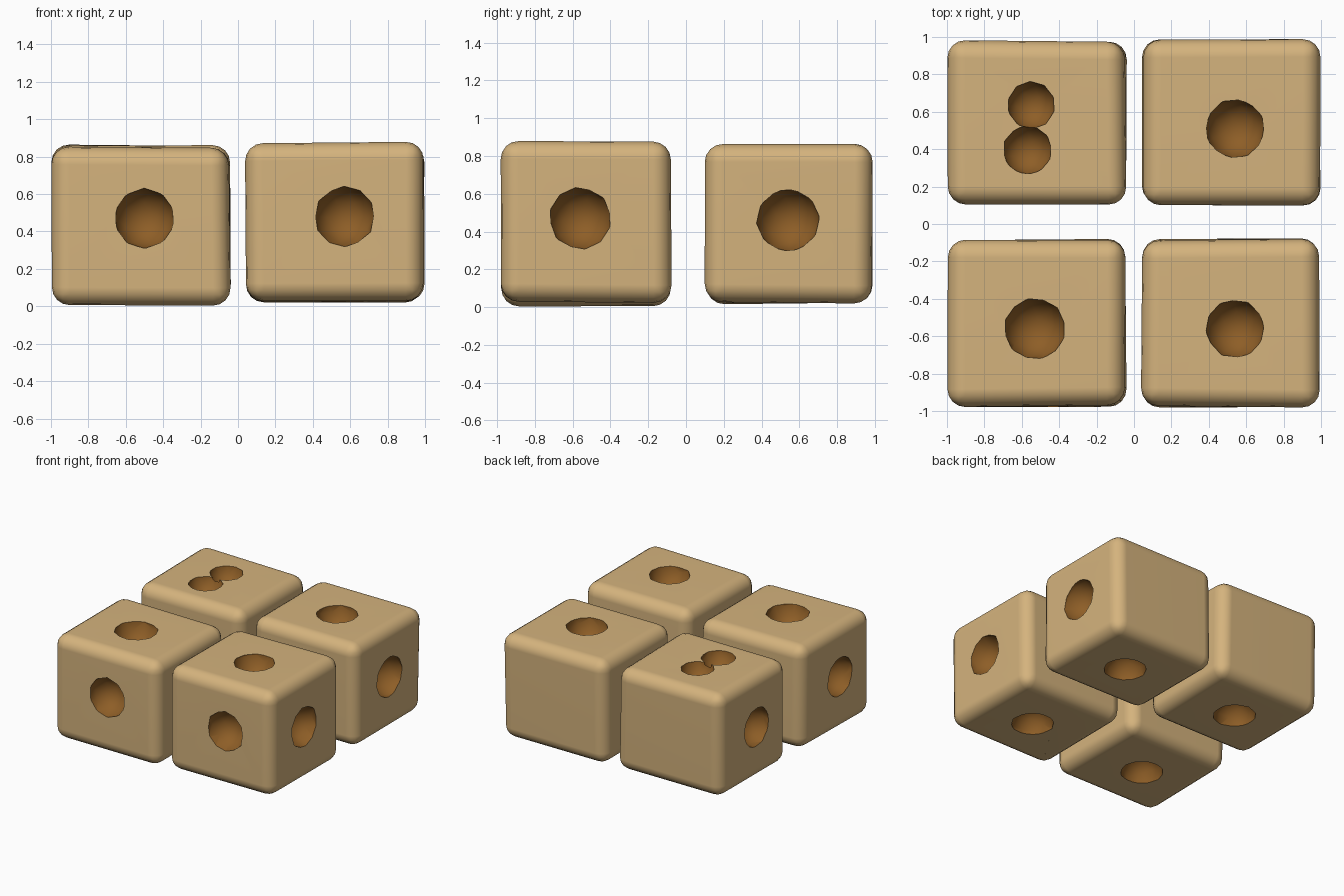
import bpy, bmesh, math, random
from mathutils import Vector, Matrix

if "Cube" in bpy.data.objects:
    bpy.data.objects.remove(bpy.data.objects["Cube"])

random.seed(4)


def material(name, rgb):
    m = bpy.data.materials.new(name)
    m.diffuse_color = (*rgb, 1)
    m.use_nodes = True
    m.node_tree.nodes["Principled BSDF"].inputs["Base Color"].default_value = m.diffuse_color
    return m


TAN = material("tan_surface", (0.66, 0.45, 0.205))
BROWN = material("brown_hollow", (0.27, 0.112, 0.02))


def make_object(name, bm):
    me = bpy.data.meshes.new(name)
    bm.to_mesh(me)
    bm.free()
    me.materials.append(TAN)
    me.materials.append(BROWN)
    ob = bpy.data.objects.new(name, me)
    bpy.context.collection.objects.link(ob)
    return ob


def block(name, lo, hi, pits):
    # slightly uneven cube with rounded edges
    lo, hi = Vector(lo), Vector(hi)
    bm = bmesh.new()
    bmesh.ops.create_cube(bm, size=1)
    for v in bm.verts:
        for i in range(3):
            inset = random.uniform(0, 0.016)
            v.co[i] = hi[i] - inset if v.co[i] > 0 else lo[i] + inset
    bmesh.ops.bevel(bm, geom=bm.edges[:], offset=0.095, segments=4,
                    profile=0.5, affect='EDGES')
    bmesh.ops.recalc_face_normals(bm, faces=bm.faces[:])
    ob = make_object(name, bm)
    bpy.context.view_layer.objects.active = ob
    for o in bpy.context.selected_objects:
        o.select_set(False)
    ob.select_set(True)

    # round pits scooped out of the faces
    for x, y, z, r in pits:
        bm = bmesh.new()
        spin = Matrix.Rotation(random.uniform(0, 6.28), 4, Vector((x, y + 2, z)).normalized())
        bmesh.ops.create_icosphere(bm, subdivisions=2, radius=r,
                                   matrix=Matrix.Translation((x, y, z)) @ spin)
        for f in bm.faces:
            f.material_index = 1
        cutter = make_object("pit_cutter", bm)
        cutter.hide_render = True
        mod = ob.modifiers.new("pit", 'BOOLEAN')
        mod.operation = 'DIFFERENCE'
        mod.solver = 'EXACT'
        mod.object = cutter
        bpy.ops.object.modifier_apply(modifier=mod.name)
        bpy.data.objects.remove(cutter)

    bpy.ops.object.shade_smooth_by_angle(angle=math.radians(40))
    wn = ob.modifiers.new("even_shading", 'WEIGHTED_NORMAL')
    wn.keep_sharp = True


# four blocks: bounds, then pits (x, y, z, radius)
block("front_left_block", (-1, -0.98, 0), (-0.035, -0.075, 0.86), [
    (-0.53, -0.56, 0.853, 0.165), (-0.53, -0.54, 0.008, 0.165),
    (-0.50, -0.972, 0.47, 0.162), (-0.99, -0.57, 0.45, 0.162)])
block("front_right_block", (0.035, -0.985, 0.02), (1, -0.075, 0.885), [
    (0.54, -0.56, 0.877, 0.158), (0.54, -0.54, 0.028, 0.165),
    (0.57, -0.977, 0.48, 0.162), (0.99, -0.56, 0.47, 0.165)])
block("back_left_block", (-1, 0.1, 0.01), (-0.035, 0.985, 0.87), [
    (-0.55, 0.635, 0.862, 0.128), (-0.57, 0.395, 0.862, 0.132),
    (-0.53, 0.54, 0.018, 0.165), (-0.99, 0.51, 0.45, 0.162)])
block("back_right_block", (0.035, 0.095, 0.015), (1, 0.99, 0.865), [
    (0.54, 0.51, 0.857, 0.16), (0.54, 0.54, 0.023, 0.165),
    (0.99, 0.54, 0.46, 0.168)])
